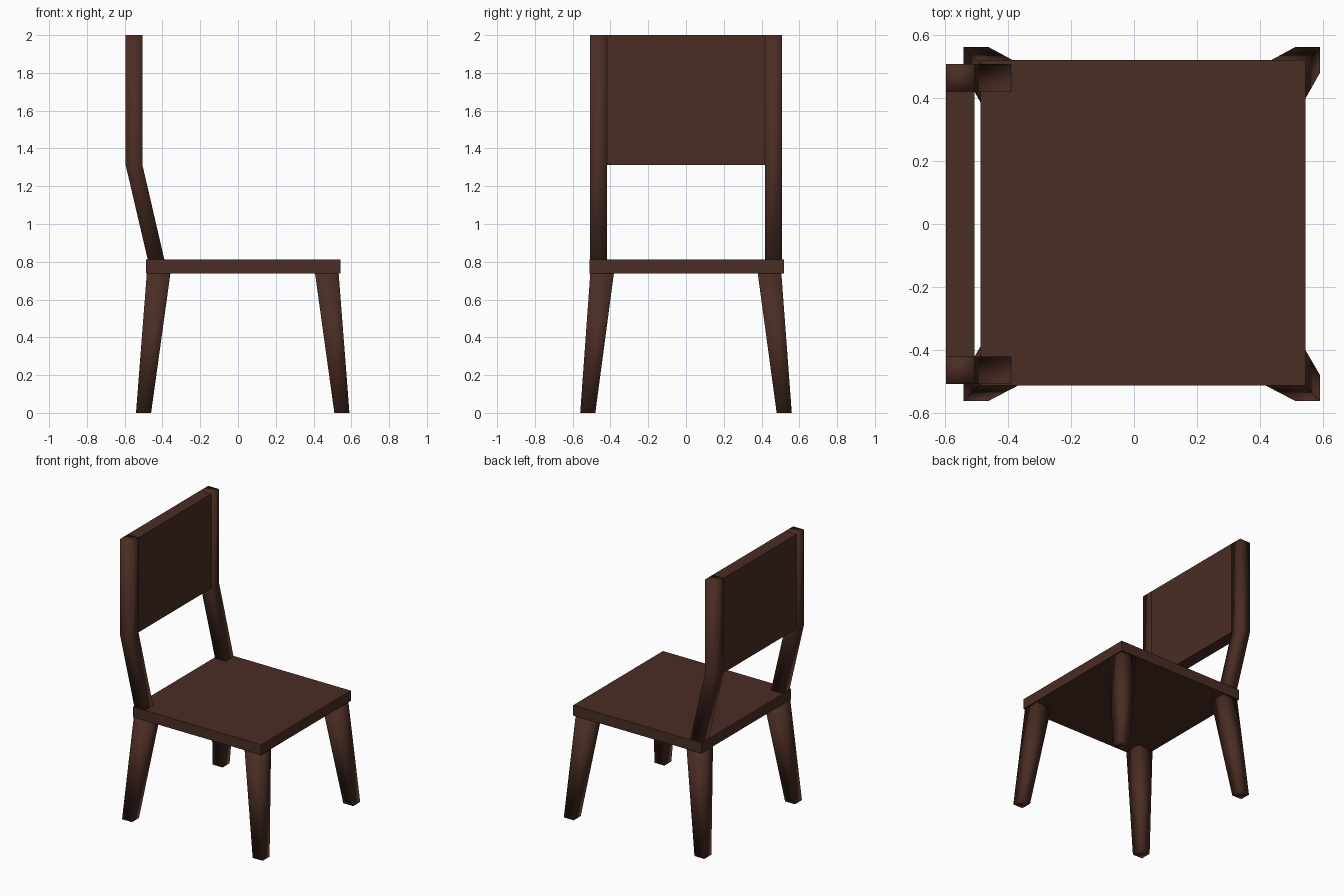
import bpy
import bmesh

if "Cube" in bpy.data.objects:
    bpy.data.objects.remove(bpy.data.objects["Cube"])

wood = bpy.data.materials.new("dark brown wood")
wood.diffuse_color = (0.068, 0.026, 0.017, 1.0)
wood.use_nodes = True
wood.node_tree.nodes["Principled BSDF"].inputs["Base Color"].default_value = wood.diffuse_color


def loft(name, rings, smooth=False):
    """Solid skinned through rectangles given as (x0, x1, y0, y1, z), bottom to top."""
    bm = bmesh.new()
    loops = []
    for x0, x1, y0, y1, z in rings:
        corners = ((x0, y0), (x1, y0), (x1, y1), (x0, y1))
        loops.append([bm.verts.new((x, y, z)) for x, y in corners])
    for low, high in zip(loops, loops[1:]):
        for i in range(4):
            j = (i + 1) % 4
            bm.faces.new((low[i], low[j], high[j], high[i]))
    bm.faces.new(loops[0][::-1])
    bm.faces.new(loops[-1])
    bmesh.ops.recalc_face_normals(bm, faces=bm.faces[:])
    for f in bm.faces:
        f.smooth = smooth
    mesh = bpy.data.meshes.new(name)
    bm.to_mesh(mesh)
    bm.free()
    mesh.materials.append(wood)
    obj = bpy.data.objects.new(name, mesh)
    bpy.context.collection.objects.link(obj)
    return obj


SEAT_LOW, SEAT_TOP, BEND, TOP = 0.737, 0.812, 1.313, 2.0

# Seat slab
loft("seat", [(-0.487, 0.543, -0.511, 0.519, z) for z in (SEAT_LOW, SEAT_TOP)])

# Splayed legs, wider at the seat than at the floor (foot span, top span)
leg_x = {"rear": ((-0.54, -0.46), (-0.483, -0.358)),
         "front": ((0.51, 0.59), (0.408, 0.533))}
leg_y = {"left": ((-0.56, -0.48), (-0.507, -0.382)),
         "right": ((0.48, 0.56), (0.38, 0.505))}
for xn, (xf, xt) in leg_x.items():
    for yn, (yf, yt) in leg_y.items():
        loft(f"{xn}_{yn}_leg", [(*xf, *yf, 0.0), (*xt, *yt, SEAT_LOW)], smooth=True)

# Back posts: lean outward from the seat, then rise straight
for side, ys in (("left", (-0.507, -0.419)), ("right", (0.419, 0.507))):
    loft(f"{side}_back_post", [(-0.478, -0.390, *ys, SEAT_TOP),
                               (-0.595, -0.506, *ys, BEND),
                               (-0.595, -0.506, *ys, TOP)], smooth=True)

# Back panel, flush between the posts
loft("back_panel", [(-0.595, -0.506, -0.419, 0.419, z) for z in (BEND, TOP)])
